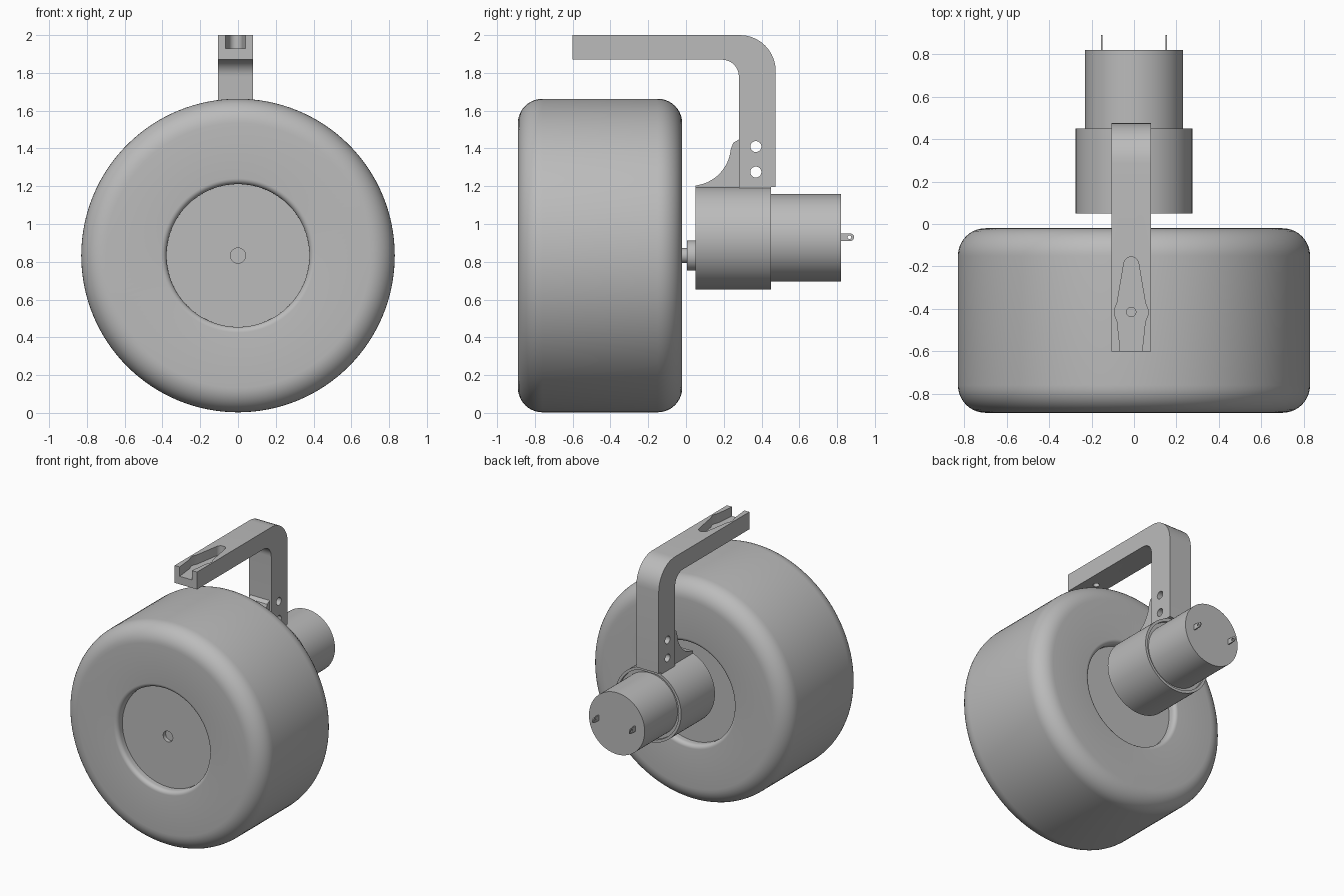
import bpy, bmesh
from math import sin, cos, pi, radians
from mathutils import Vector

if "Cube" in bpy.data.objects:
    bpy.data.objects.remove(bpy.data.objects["Cube"], do_unlink=True)

grey = bpy.data.materials.new("plain grey")
grey.use_nodes = True
grey.diffuse_color = (0.5, 0.5, 0.5, 1)
grey.node_tree.nodes["Principled BSDF"].inputs["Base Color"].default_value = (0.5, 0.5, 0.5, 1)


def finish(name, bm):
    bmesh.ops.remove_doubles(bm, verts=bm.verts, dist=1e-5)
    bmesh.ops.recalc_face_normals(bm, faces=bm.faces)
    mesh = bpy.data.meshes.new(name)
    bm.to_mesh(mesh)
    bm.free()
    mesh.materials.append(grey)
    ob = bpy.data.objects.new(name, mesh)
    bpy.context.collection.objects.link(ob)
    return ob


def smooth(ob):
    bpy.ops.object.select_all(action='DESELECT')
    ob.select_set(True)
    bpy.context.view_layer.objects.active = ob
    bpy.ops.object.shade_smooth_by_angle(angle=radians(30))


def lathe(name, profile, z, steps=96):
    """Spin (radius, y) points about a line along y at height z."""
    bm = bmesh.new()
    verts = [bm.verts.new((r, y, z)) for r, y in profile]
    edges = [bm.edges.new(pair) for pair in zip(verts, verts[1:])]
    bmesh.ops.spin(bm, geom=verts + edges, cent=(0, 0, z), axis=(0, 1, 0),
                   angle=2 * pi, steps=steps)
    ob = finish(name, bm)
    smooth(ob)
    return ob


def prism(name, outline, axis, low, high):
    """Extrude an outline along x (points are y, z) or z (points are x, y)."""
    bm = bmesh.new()
    place = (lambda a, b: (low, a, b)) if axis == 'x' else (lambda a, b: (a, b, low))
    face = bm.faces.new([bm.verts.new(place(a, b)) for a, b in outline])
    out = bmesh.ops.extrude_face_region(bm, geom=[face])["geom"]
    shift = Vector((1, 0, 0) if axis == 'x' else (0, 0, 1)) * (high - low)
    bmesh.ops.translate(bm, verts=[v for v in out if isinstance(v, bmesh.types.BMVert)], vec=shift)
    return finish(name, bm)


def arc(a, b, r, start, end, n=10):
    return [(a + r * cos(radians(start + (end - start) * i / n)),
             b + r * sin(radians(start + (end - start) * i / n))) for i in range(n + 1)]


def circle(a, b, r, n=32):
    return arc(a, b, r, 0, 360, n)[:-1]


def cut(ob, cutters):
    for cutter in cutters:
        cutter.hide_render = True
        mod = ob.modifiers.new("cut", 'BOOLEAN')
        mod.operation, mod.solver, mod.object = 'DIFFERENCE', 'EXACT', cutter
        bpy.context.view_layer.objects.active = ob
        bpy.ops.object.modifier_apply(modifier=mod.name)
        bpy.data.objects.remove(cutter, do_unlink=True)
    smooth(ob)


# Wheel with rounded shoulders and a recessed hub on both sides
AXLE, FRONT, BACK, R = 0.833, -0.89, -0.02, 0.83
ROUND, HUB, LIP, DEEP = 0.13, 0.378, 0.03, 0.06
lathe("wheel",
      [(0, FRONT + DEEP + 0.03), (0.04, FRONT + DEEP + 0.03), (0.04, FRONT + DEEP), (HUB, FRONT + DEEP)]
      + arc(HUB + LIP, FRONT + LIP, LIP, 180, 270, 6)
      + arc(R - ROUND, FRONT + ROUND, ROUND, -90, 0)
      + arc(R - ROUND, BACK - ROUND, ROUND, 0, 90)
      + arc(HUB + LIP, BACK - LIP, LIP, 90, 180, 6)
      + [(HUB, BACK - DEEP), (0, BACK - DEEP)], AXLE, 128)

# Drive shaft, boss, gearbox and motor
lathe("drive_shaft", [(0, -0.2), (0.04, -0.2), (0.04, 0.03), (0, 0.03)], AXLE, 32)
lathe("shaft_boss", [(0, 0.005), (0.08, 0.005), (0.08, 0.06), (0, 0.06)], AXLE, 48)
MOTOR = 0.927
lathe("gearbox", [(0, 0.05), (0.275, 0.05), (0.275, 0.45), (0.255, 0.45),
                  (0.255, 0.43), (0, 0.43)], MOTOR)
lathe("motor_can", [(0, 0.42), (0.231, 0.42), (0.231, 0.82), (0, 0.82)], MOTOR)

# Terminals at the back of the motor
for side, x in (("right", -0.152), ("left", 0.152)):
    tab = prism(side + "_terminal", [(0.81, 0.91), (0.81, 0.95)]
                + arc(0.87, 0.93, 0.02, 90, -90), 'x', x - 0.004, x + 0.004)
    cut(tab, [prism("cutter", circle(0.865, 0.93, 0.01, 16), 'x', x - 0.1, x + 0.1)])

# Bent bracket arm with screw holes and an arm-shaped pocket
MID, HALF = -0.013, 0.093
bracket = prism("bracket", [(-0.6, 2.0)] + arc(0.285, 1.81, 0.19, 90, 0)
                + [(0.475, 1.197), (0.28, 1.197)] + arc(0.19, 1.78, 0.09, 0, 90)
                + [(-0.6, 1.87)], 'x', MID - HALF, MID + HALF)
right_edge = [(0.052, -0.62), (0.052, -0.59), (0.066, -0.46), (0.08, -0.425),
              (0.08, -0.405), (0.066, -0.37)]
half = right_edge + arc(0, -0.19, 0.035, 10, 90, 6)
pocket = [(MID + x, y) for x, y in half] + [(MID - x, y) for x, y in reversed(half[:-1])]
cut(bracket, [prism("cutter", circle(0.37, z, 0.029), 'x', -0.3, 0.3) for z in (1.275, 1.41)]
    + [prism("cutter", pocket, 'z', 1.93, 2.1),
       prism("cutter", circle(MID, -0.415, 0.022), 'z', 1.8, 2.1)])

# Curved gusset and foot joining the arm to the gearbox
gusset = prism("gusset", [(0.05, 1.18), (0.05, 1.203)] + arc(0.025, 1.415, 0.213, -80, -5)
               + [(0.25, 1.43), (0.285, 1.45), (0.285, 1.18)], 'x', MID - 0.08, MID + 0.08)
smooth(gusset)
prism("bracket_foot", [(0.28, 1.17), (0.45, 1.17), (0.45, 1.2), (0.28, 1.2)],
      'x', MID - HALF, MID + HALF)
